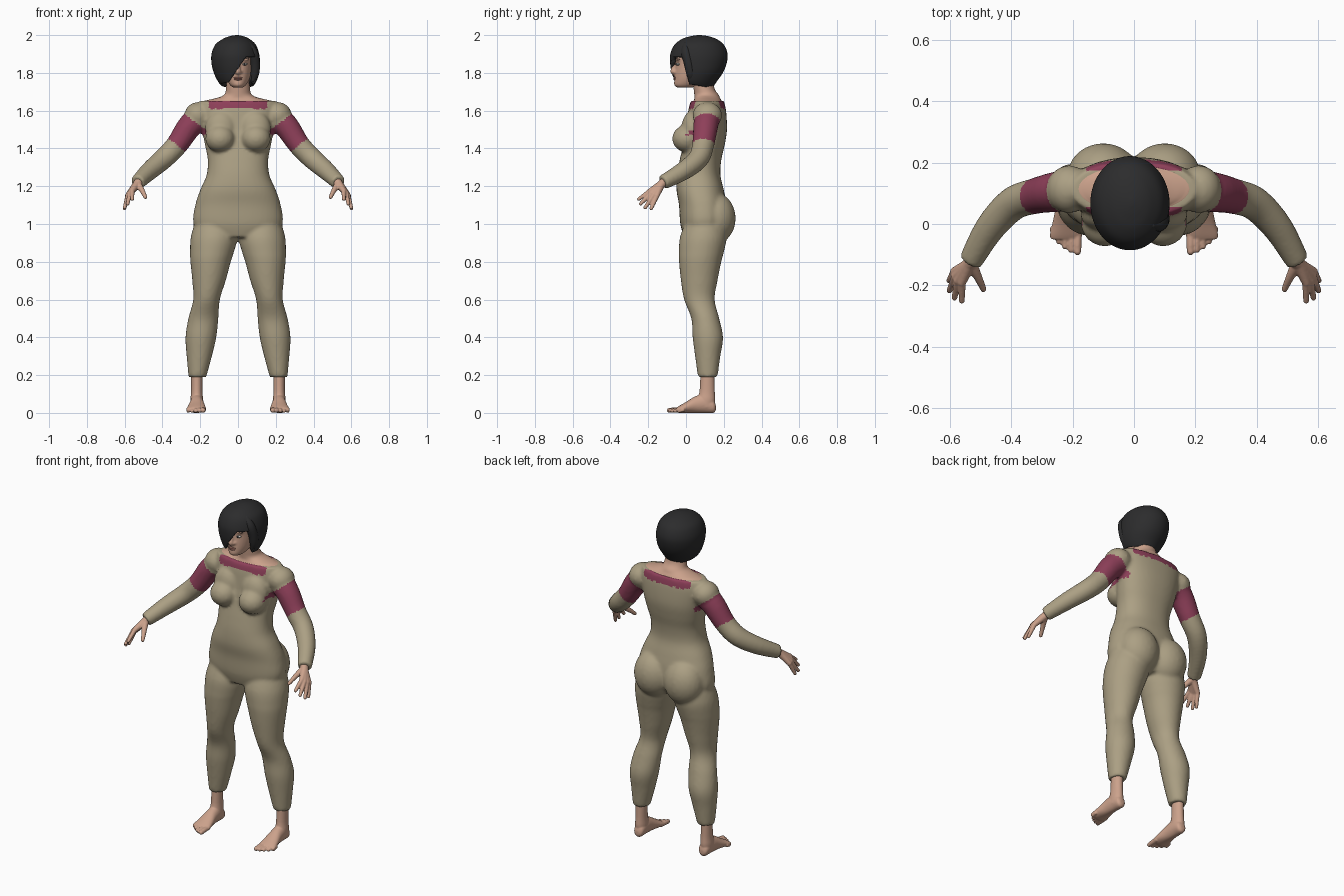
import bpy, bmesh, math
from mathutils import Vector, Matrix

if "Cube" in bpy.data.objects:
    bpy.data.objects.remove(bpy.data.objects["Cube"])


def material(name, rgb):
    m = bpy.data.materials.new(name)
    m.use_nodes = True
    m.diffuse_color = (*rgb, 1)
    m.node_tree.nodes["Principled BSDF"].inputs["Base Color"].default_value = (*rgb, 1)
    return m


KHAKI = material("khaki cloth", (0.41, 0.35, 0.23))
WINE = material("wine cloth", (0.27, 0.05, 0.1))
SKIN = material("skin", (0.6, 0.36, 0.26))
BLACK = material("black hair", (0.025, 0.025, 0.026))
LIP = material("lip", (0.42, 0.19, 0.15))
WHITE = material("eye white", (0.6, 0.57, 0.53))


def smooth_rows(rows, n=5):
    """Catmull-Rom interpolation of every column."""
    out = []
    for i in range(len(rows) - 1):
        p = [rows[max(0, min(len(rows) - 1, i + k))] for k in (-1, 0, 1, 2)]
        for j in range(n):
            t = j / n
            out.append([b + t * (c - a) / 2 + t * t * (a - 2.5 * b + 2 * c - d / 2)
                        + t ** 3 * (1.5 * b - a / 2 - 1.5 * c + d / 2)
                        for a, b, c, d in zip(*p)])
    return out + [list(rows[-1])]


def skin_rings(bm, rings):
    loops = [[bm.verts.new(p) for p in ring] for ring in rings]
    n = len(loops[0])
    for lo, hi in zip(loops, loops[1:]):
        for i in range(n):
            bm.faces.new((lo[i], lo[(i + 1) % n], hi[(i + 1) % n], hi[i]))
    bm.faces.new(loops[0])
    bm.faces.new(loops[-1])


def loft(bm, rows, side=1, along_y=False, power=1.0, n=32):
    """Rows: position, low and high x, low and high of the other axis."""
    rings = []
    for h, x0, x1, v0, v1 in smooth_rows(rows):
        ring = []
        for i in range(n):
            c, s = math.cos(math.tau * i / n), math.sin(math.tau * i / n)
            c, s = (math.copysign(abs(k) ** power, k) for k in (c, s))
            x = side * ((x0 + x1) / 2 + c * (x1 - x0) / 2)
            v = (v0 + v1) / 2 + s * (v1 - v0) / 2
            ring.append((x, h, v) if along_y else (x, v, h))
        rings.append(ring)
    skin_rings(bm, rings)


def tube(bm, rows, side=1, n=16):
    """Rows: x, y, z, radius."""
    rows = smooth_rows(rows, 4)
    pts = [Vector((side * r[0], r[1], r[2])) for r in rows]
    rings = []
    for i, p in enumerate(pts):
        t = (pts[min(i + 1, len(pts) - 1)] - pts[max(i - 1, 0)]).normalized()
        a = t.cross(Vector((0.3, 1, 0.2))).normalized()
        b = t.cross(a)
        rings.append([p + rows[i][3] * (a * math.cos(math.tau * k / n) + b * math.sin(math.tau * k / n))
                      for k in range(n)])
    skin_rings(bm, rings)


def ball(bm, c, r, side=1):
    m = Matrix.Translation((side * c[0], c[1], c[2])) @ Matrix.Diagonal((*r, 1))
    bmesh.ops.create_uvsphere(bm, u_segments=24, v_segments=16, radius=1, matrix=m)


def finish(name, bm, mats, voxel=0, relax=3):
    """Make an object; a voxel size fuses overlapping volumes into one surface."""
    bmesh.ops.recalc_face_normals(bm, faces=bm.faces[:])
    me = bpy.data.meshes.new(name)
    bm.to_mesh(me)
    bm.free()
    ob = bpy.data.objects.new(name, me)
    bpy.context.collection.objects.link(ob)
    if voxel:
        mod = ob.modifiers.new("fuse", "REMESH")
        mod.mode, mod.voxel_size = "VOXEL", voxel
        mod = ob.modifiers.new("relax", "SMOOTH")
        mod.factor, mod.iterations = 0.5, relax
        dg = bpy.context.evaluated_depsgraph_get()
        me = bpy.data.meshes.new_from_object(ob.evaluated_get(dg))
        ob.modifiers.clear()
        ob.data = me
    me.materials.clear()
    for m in mats:
        me.materials.append(m)
    me.polygons.foreach_set("use_smooth", [True] * len(me.polygons))
    return ob


# Body suit: torso, bust, hips, legs and sleeves fused together
bm = bmesh.new()
loft(bm, [(0.93, -.17, .17, -.01, .17), (1.0, -.235, .235, -.03, .215), (1.1, -.226, .226, -.037, .215),
          (1.18, -.2, .2, -.05, .2), (1.26, -.166, .166, -.047, .182), (1.34, -.16, .16, -.033, .187),
          (1.42, -.175, .175, -.015, .205), (1.5, -.19, .19, 0, .217), (1.6, -.21, .21, .012, .212),
          (1.652, -.2, .2, .025, .2)], power=0.88, n=48)
for s in (1, -1):
    ball(bm, (.095, .005, 1.452), (.078, .078, .072), s)
    ball(bm, (.09, .035, 1.5), (.085, .06, .1), s)
    ball(bm, (.1, .155, 1.03), (.118, .108, .135), s)
    loft(bm, [(1.02, .02, .225, 0, .2), (.93, .003, .25, -.032, .215), (.85, .022, .254, -.038, .2),
              (.8, .038, .252, -.037, .187), (.7, .065, .242, -.027, .167), (.6, .096, .237, -.01, .152),
              (.5, .104, .263, .028, .176), (.4, .115, .278, .035, .196), (.3, .138, .272, .048, .182),
              (.19, .168, .262, .063, .167)], s)
    ball(bm, (.212, .113, 1.575), (.072, .078, .07), s)
    tube(bm, [(.17, .115, 1.58, .068), (.25, .105, 1.525, .066), (.325, .09, 1.417, .058),
              (.395, .065, 1.345, .055), (.47, -.015, 1.28, .049), (.532, -.122, 1.22, .039)], s, 24)
suit = finish("body_suit", bm, [KHAKI, WINE], 0.01, 4)

# Wine bands on the upper sleeves and along the neckline
for p in suit.data.polygons:
    x, y, z = p.center
    x = abs(x)
    along = 0.6 * x - 0.8 * z
    sleeve = -1.096 < along < -0.94 and (x > 0.195 or (x > 0.168 and z > 1.47))
    neckline = x < 0.155 and z > 1.61 and abs(y - 0.113) > 0.06
    p.material_index = int(sleeve or neckline)

# Neck and bare shoulders
bm = bmesh.new()
loft(bm, [(1.6, -.15, .15, .05, .18), (1.645, -.185, .185, .038, .19), (1.655, -.165, .165, .042, .187),
          (1.668, -.11, .11, .045, .18), (1.685, -.073, .073, .044, .172), (1.72, -.063, .063, .04, .15),
          (1.8, -.06, .06, .03, .14)])
finish("neck", bm, [SKIN])

# Head with nose, brow and chin
bm = bmesh.new()
loft(bm, [(1.722, -.025, .025, -.045, .03), (1.735, -.042, .042, -.062, .07), (1.765, -.06, .06, -.062, .12),
          (1.8, -.07, .07, -.06, .15), (1.85, -.077, .077, -.056, .165), (1.9, -.08, .08, -.06, .17),
          (1.94, -.07, .07, -.035, .15), (1.96, -.04, .04, 0, .11)])
tube(bm, [(0, -.05, 1.86, .009), (0, -.063, 1.83, .011), (0, -.07, 1.808, .014), (0, -.058, 1.798, .012)])
for s in (1, -1):
    ball(bm, (.035, -.04, 1.872), (.026, .014, .008), s)
    ball(bm, (.014, -.06, 1.805), (.009, .01, .008), s)
finish("head", bm, [SKIN], 0.006, 3)

bm = bmesh.new()
ball(bm, (0, -.058, 1.774), (.023, .009, .005))
ball(bm, (0, -.057, 1.766), (.02, .01, .006))
finish("lips", bm, [LIP])
for s, side in ((1, "left"), (-1, "right")):
    bm = bmesh.new()
    ball(bm, (.034, -.042, 1.846), (.016, .011, .007), s)
    finish(side + "_eye", bm, [WHITE])
    bm = bmesh.new()
    ball(bm, (.034, -.051, 1.846), (.006, .004, .006), s)
    tube(bm, [(.014, -.055, 1.873, .003), (.038, -.052, 1.88, .0035), (.058, -.034, 1.873, .002)], s, 8)
    finish(side + "_iris_and_brow", bm, [BLACK])

# Bobbed hair: a shell with an opening under the slanted fringe
bm = bmesh.new()
loft(bm, [(1.712, -.07, .065, -.02, .135), (1.75, -.103, .095, -.06, .16), (1.8, -.128, .112, -.076, .195),
          (1.85, -.14, .116, -.084, .215), (1.9, -.14, .112, -.083, .22), (1.95, -.12, .094, -.06, .2),
          (1.98, -.08, .06, -.02, .16), (1.994, -.045, .03, .025, .118), (2.0, -.012, .0, .06, .08)], n=64)
bmesh.ops.recalc_face_normals(bm, faces=bm.faces[:])
cuts = [((-.05, 0, 1.75), (1, 0, -.69)), ((0, .015, 0), (0, 1, 0)),
        ((0, 0, 1.885), (0, 0, 1)), ((0, -.08, 1.755), (0, .16, 1))]
for co, no in cuts:
    geom = bm.verts[:] + bm.edges[:] + bm.faces[:]
    bmesh.ops.bisect_plane(bm, geom=geom, plane_co=co, plane_no=no, dist=1e-5)


def above(p, cut):
    return (p - Vector(cut[0])).dot(Vector(cut[1])) > 0


gone = []
for f in bm.faces:
    c = f.calc_center_median()
    fringe, front, top, hem = (above(c, k) for k in cuts)
    if not hem or (fringe and not front and not top):
        gone.append(f)
bmesh.ops.delete(bm, geom=gone, context="FACES")
hair = finish("hair", bm, [BLACK])
shell = hair.modifiers.new("thickness", "SOLIDIFY")
shell.thickness, shell.offset = 0.028, -1
bpy.ops.object.select_all(action="DESELECT")
hair.select_set(True)
bpy.context.view_layer.objects.active = hair
bpy.ops.object.shade_smooth_by_angle(angle=math.radians(45))

bm = bmesh.new()
tube(bm, [(.05, .0, 1.955, .015), (.078, -.0, 1.91, .026), (.09, .015, 1.85, .026),
          (.088, .025, 1.79, .022), (.076, .02, 1.752, .006)])
finish("side_lock", bm, [BLACK])

# Hands and feet
knuckles = [((.56, -.19, 1.175), (.56, -.25, 1.132)), ((.573, -.184, 1.164), (.584, -.24, 1.107)),
            ((.582, -.17, 1.155), (.6, -.216, 1.087)), ((.584, -.154, 1.15), (.601, -.184, 1.082))]
for s, side in ((1, "left"), (-1, "right")):
    bm = bmesh.new()
    for k, tip in knuckles:
        tube(bm, [(.517, -.1, 1.234, .024), (.535, -.13, 1.21, .022), (*k, .014)], s)
        tube(bm, [(*k, .013), (*tip, .0095)], s)
        ball(bm, k, (.014,) * 3, s)
        ball(bm, tip, (.0095,) * 3, s)
    tube(bm, [(.53, -.13, 1.21, .02), (.508, -.172, 1.178, .014), (.49, -.212, 1.142, .01)], s)
    ball(bm, (.49, -.212, 1.142), (.01,) * 3, s)
    finish(side + "_hand", bm, [SKIN], 0.004, 2)

    bm = bmesh.new()
    loft(bm, [(.03, .185, .25, .06, .15), (.07, .185, .252, .06, .155), (.12, .188, .248, .072, .152),
              (.23, .188, .248, .077, .15)], s)
    loft(bm, [(.158, .205, .23, .015, .04), (.145, .188, .245, 0, .07), (.1, .183, .252, 0, .1),
              (.05, .18, .256, 0, .088), (0, .172, .266, 0, .058), (-.035, .168, .274, 0, .038),
              (-.05, .174, .27, .004, .028)], s, along_y=True)
    for i in range(5):
        x, r = .184 + .02 * i, .0135 - .001 * i
        tip = (x, -.088 + .004 * i + .0022 * i * i, r)
        tube(bm, [(x, -.02, .018, r), (x, tip[1] + .025, .016, r), (*tip, r * .9)], s)
        ball(bm, tip, (r * .9, r, r * .95), s)
    finish(side + "_foot", bm, [SKIN], 0.004, 2)
